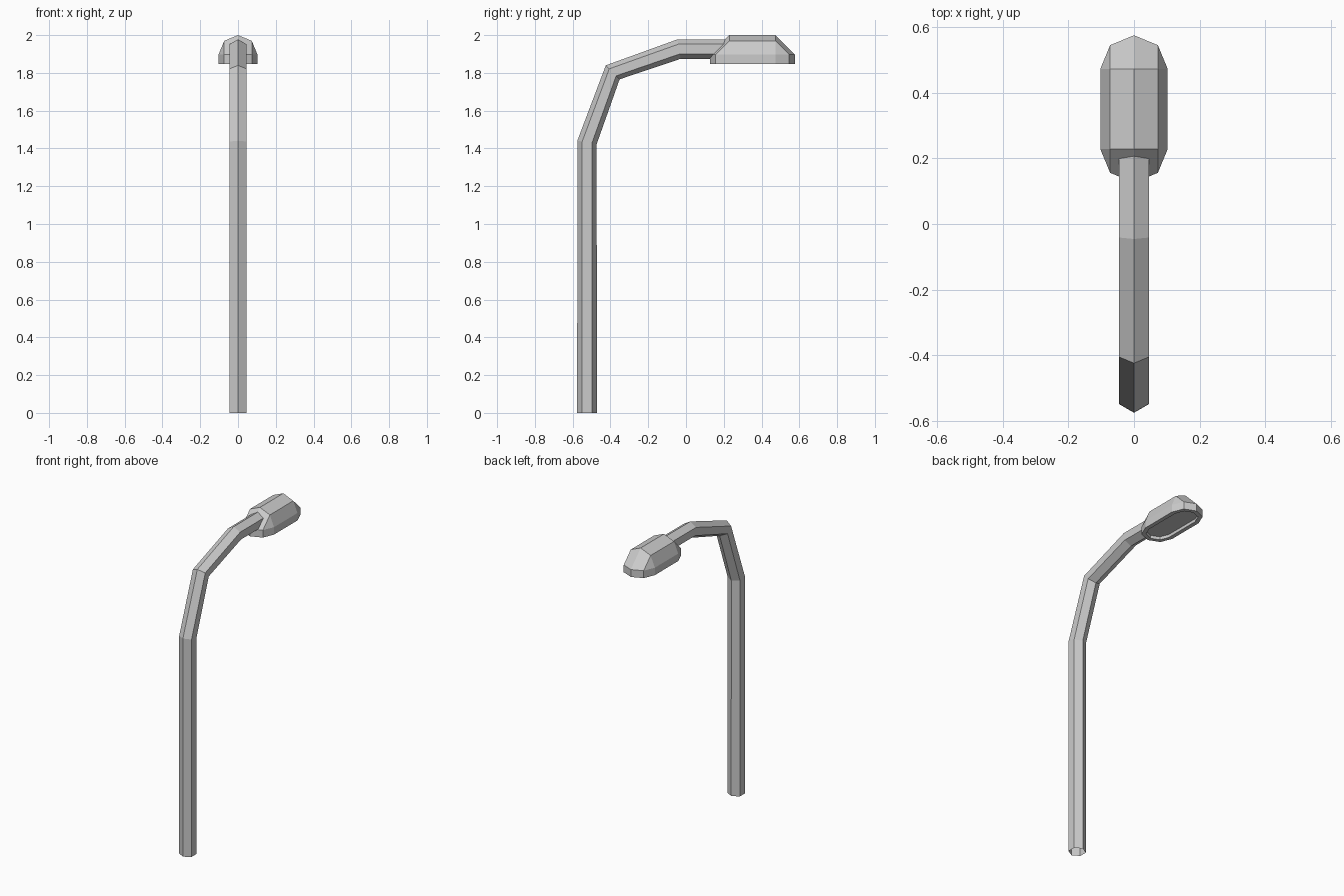
import bpy, bmesh, math
from mathutils import Vector

if "Cube" in bpy.data.objects:
    bpy.data.objects.remove(bpy.data.objects["Cube"])


def finish(name, bm):
    bmesh.ops.recalc_face_normals(bm, faces=bm.faces)
    mesh = bpy.data.meshes.new(name)
    bm.to_mesh(mesh)
    bm.free()
    obj = bpy.data.objects.new(name, mesh)
    bpy.context.collection.objects.link(obj)
    return obj


def bridge(bm, a, b):
    n = len(a)
    return [bm.faces.new((a[i], a[(i + 1) % n], b[(i + 1) % n], b[i])) for i in range(n)]


# Bent six-sided pole, swept along a path in the y-z plane
def build_pole(path, radius):
    bm = bmesh.new()
    pts = [Vector((0, y, z)) for y, z in path]
    rings = []
    for i, p in enumerate(pts):
        before = (p - pts[i - 1]).normalized() if i else Vector()
        after = (pts[i + 1] - p).normalized() if i < len(pts) - 1 else Vector()
        d = (before + after).normalized()
        normal = Vector((0, -d.z, d.y))
        rings.append([bm.verts.new(p + radius * (math.cos(k * math.pi / 3) * normal
                      + math.sin(k * math.pi / 3) * Vector((1, 0, 0)))) for k in range(6)])
    for a, b in zip(rings, rings[1:]):
        bridge(bm, a, b)
    return finish("pole", bm)


# Lamp head: elongated octagon rim, faceted dome, recessed light panel
def build_lamp(y_back, y_front, r, z_low, z_rim):
    bm = bmesh.new()
    c = r * math.sqrt(0.5)

    def outline(rad, z):
        ring = []
        for start, yc in ((0, y_front), (180, y_back)):
            for k in range(5):
                a = math.radians(start + 45 * k)
                ring.append(bm.verts.new((rad * math.cos(a), yc + rad * math.sin(a), z)))
        return ring

    low, rim = outline(r, z_low), outline(r, z_rim)
    inner, panel = outline(r * 0.74, z_low), outline(r * 0.74, z_low + 0.02)
    bridge(bm, low, rim)
    bridge(bm, low, inner)
    bridge(bm, inner, panel)
    bm.faces.new(panel)

    def ridge(yc):
        return [bm.verts.new((x, yc, z_rim + h)) for x, h in ((c, c), (0, r), (-c, c))]

    front, back = ridge(y_front), ridge(y_back)
    # rounded ends
    for e, o in ((front, rim[:5]), (back[::-1], rim[5:])):
        bm.faces.new((o[0], o[1], e[0]))
        bm.faces.new((o[1], o[2], e[1], e[0]))
        bm.faces.new((o[2], o[3], e[2], e[1]))
        bm.faces.new((o[3], o[4], e[2]))
    # long top and side strips
    f = [rim[0]] + front + [rim[4]]
    b = [rim[9]] + back + [rim[5]]
    for i in range(4):
        bm.faces.new((f[i], f[i + 1], b[i + 1], b[i]))
    return finish("lamp_head", bm)


build_pole([(-0.524, 0), (-0.524, 1.432), (-0.388, 1.803), (-0.037, 1.926), (0.23, 1.926)], 0.052)
build_lamp(0.229, 0.473, 0.103, 1.848, 1.897)
